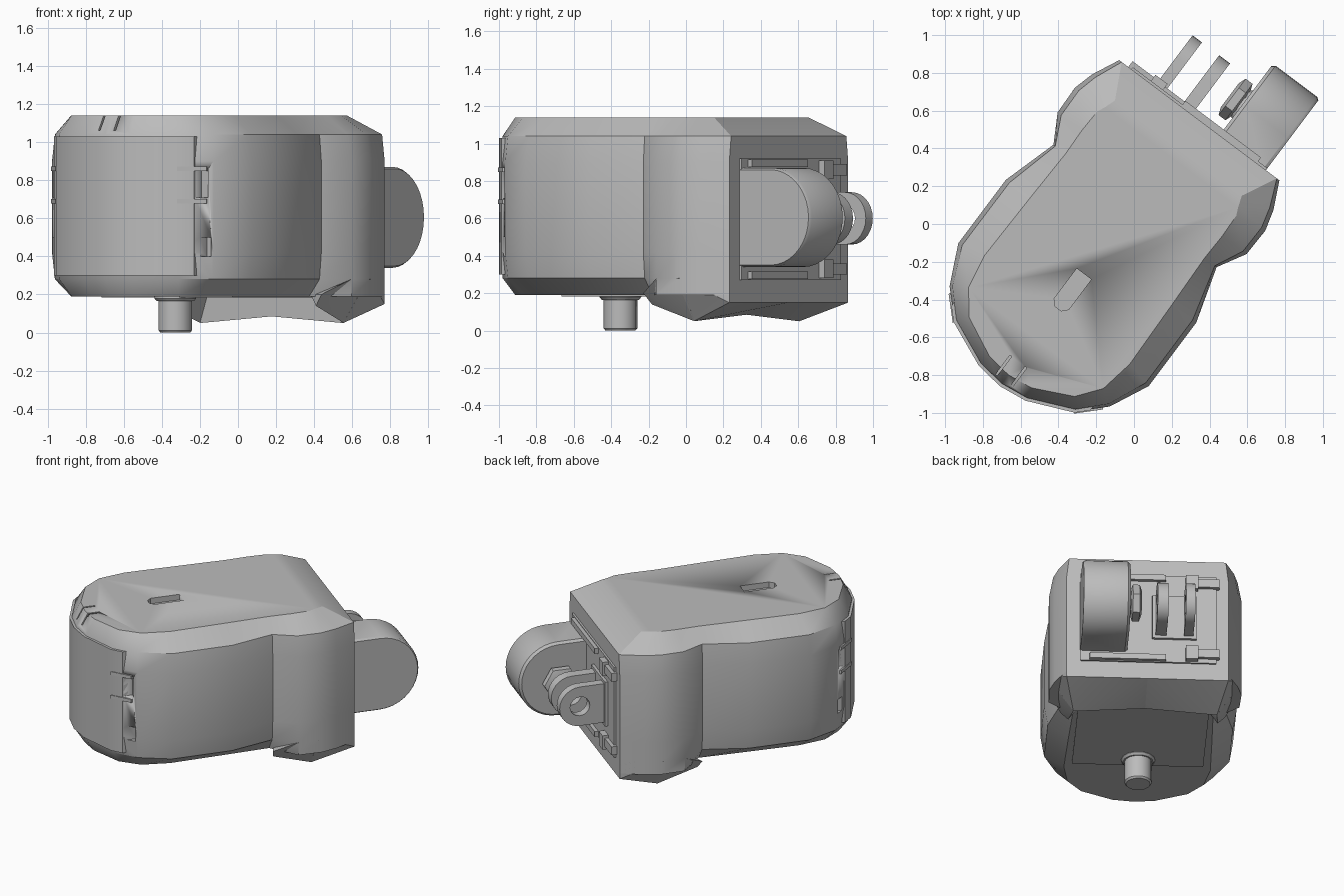
import bpy, bmesh, math
from mathutils import Matrix, Vector

if "Cube" in bpy.data.objects:
    bpy.data.objects.remove(bpy.data.objects["Cube"])

GREY = bpy.data.materials.new("mid grey plastic")
GREY.use_nodes = True
TONE = (0.5, 0.5, 0.5, 1)
GREY.diffuse_color = TONE
GREY.node_tree.nodes["Principled BSDF"].inputs["Base Color"].default_value = TONE

# Local frame: x across the body, y towards the mount end
TURN = Matrix.Rotation(-math.atan2(3, 4), 4, 'Z') @ Matrix.Translation((-0.053, 0, 0))


def finish(name, bm, angle=32):
    bmesh.ops.recalc_face_normals(bm, faces=bm.faces)
    me = bpy.data.meshes.new(name)
    bm.to_mesh(me)
    bm.free()
    me.materials.append(GREY)
    ob = bpy.data.objects.new(name, me)
    ob.matrix_world = TURN
    bpy.context.collection.objects.link(ob)
    bpy.ops.object.select_all(action='DESELECT')
    ob.select_set(True)
    bpy.context.view_layer.objects.active = ob
    bpy.ops.object.shade_smooth_by_angle(angle=math.radians(angle))
    return ob


def loft(name, rings, angle=32):
    bm = bmesh.new()
    vs = [[bm.verts.new(p) for p in ring] for ring in rings]
    n = len(vs[0])
    for lo, hi in zip(vs, vs[1:]):
        for i in range(n):
            j = (i + 1) % n
            bm.faces.new((lo[i], lo[j], hi[j], hi[i]))
    bm.faces.new(vs[0][::-1])
    bm.faces.new(vs[-1])
    return finish(name, bm, angle)


def box(name, x0, x1, y0, y1, z0, z1):
    def ring(z):
        return [(x0, y0, z), (x1, y0, z), (x1, y1, z), (x0, y1, z)]
    return loft(name, [ring(z0), ring(z1)])


def hull(name, pts):
    bm = bmesh.new()
    for p in pts:
        bm.verts.new(p)
    res = bmesh.ops.convex_hull(bm, input=bm.verts)
    bmesh.ops.delete(bm, geom=list(set(res["geom_interior"])), context='VERTS')
    return finish(name, bm, 25)


def disc(x, r, y, z, n):
    return [(x, y + r * math.cos(2 * math.pi * i / n), z + r * math.sin(2 * math.pi * i / n))
            for i in range(n)]


def tongue(x, r, y, z, base, n=14):
    # flat at the base, round at the free end
    arc = [(x, y + r * math.cos(t), z + r * math.sin(t))
           for t in [math.pi * (i / n - 0.5) for i in range(n + 1)]]
    return [(x, base, z - r)] + arc + [(x, base, z + r)]


def cut(target, tools):
    for tool in tools:
        mod = target.modifiers.new(tool.name, 'BOOLEAN')
        mod.object = tool
        mod.operation = 'DIFFERENCE'
        mod.solver = 'EXACT'
        tool.hide_render = True
        tool.hide_viewport = True
        tool.display_type = 'WIRE'


# Body outline, half: across, along, bevel inset
HALF = [(0, -1.105, .07), (.155, -1.085, .07), (.4, -.98, .08), (.53, -.85, .1),
        (.63, -.64, .15), (.63, -.22, .16), (.54, .08, .08), (.625, .23, .16),
        (.63, .39, .17), (.6, .5, .16), (.53, .647, .11)]
LEVELS = [(.19, 1), (.28, .15), (.42, 0), (.9, 0), (1.04, .15), (1.14, 1)]


def body_point(a, v, k, z, f):
    if z < .5 and v > .2:
        f = 0
    s = f * k / .63
    y = -.5 + (v + .5) * (1 - s) if v < -.5 else v
    if f == 1 and v > .3:
        y = .36 + (v - .39) * .4
    return (max(a - f * k, 0) if v > -.7 else a * (1 - s), y, z)


rings = []
for z, f in LEVELS:
    side = [body_point(a, v, k, z, f) for a, v, k in HALF]
    rings.append(side + [(-x, y, h) for x, y, h in side[:0:-1]])
body = loft("main_body", rings)

# Slot and seam cuts in the body
slot = [(.048, -.37), (.048, -.57), (.02, -.6), (-.02, -.6), (-.048, -.57), (-.048, -.37)]
tools = [loft("slot_cutter", [[(x, y, z) for x, y in slot] for z in (1.1, 1.2)])]
for s in (-1, 1):
    tools.append(box("seam_cutter", s * .05 - .006, s * .05 + .006, -1.2, -.95, 1.06, 1.2))
    tools.append(box("latch_cutter", s * .485 - .025, s * .485 + .025, -1.0, -.86, .71, .86))
    tools.append(box("notch_cutter", s * .5 - .02, s * .5 + .02, -1.0, -.84, .4, .5))
cut(body, tools)

# Thin lens panel on the rounded front
arc = [(a, v) for a, v, k in HALF[:3]] + [(.46, -.92)]
arc = [(-a, v) for a, v in arc[:0:-1]] + arc
loop = [(a, v - .008) for a, v in arc] + [(a, v + .03) for a, v in arc[::-1]]
loft("front_panel", [[(a, v, z) for a, v in loop] for z in (.3, 1.03)])

for s, word in ((-1, "right"), (1, "left")):
    # Latch bars beside the front panel
    for z in (.69, .86):
        hull(word + "_latch_bar", [(s * a, v, z + d) for d in (-.012, .012)
             for a, v in ((.4, -.995), (.4, -.96), (.51, -.885), (.5, -.86))])
    # Hood hanging below the mount end
    hull(word + "_hood", [(s * a, v, z) for a, v, z in (
        (0, .365, .085), (0, .365, .3), (0, .647, .15), (0, .647, .3),
        (.47, .365, .05), (.53, .647, .15), (.53, .647, .3), (.6, .5, .28),
        (.63, .39, .28), (.63, .365, .28))])
    hull(word + "_hood_skirt", [(s * a, v, z) for a, v, z in (
        (.54, .08, .2), (.49, .1, .14), (.47, .37, .05), (.63, .39, .28),
        (.625, .23, .28), (.44, .12, .2), (.42, .37, .2))])

# Underside plate and post
box("bottom_plate", -.43, .43, -.55, .37, .183, .2)


def level(r, z, n=14):
    return [(y, x - .478, z) for z0, y, x in disc(z, r, 0, 0, n)]


loft("post", [level(.08, 0), level(.09, .012), level(.09, .19)])
loft("post_collar", [level(.1, .165), level(.112, .18), level(.112, .2)])

# Plate and clips on the mount end
box("mount_plate", -.45, .44, .63, .66, .27, .92)
for s in (-1, 1):
    z = .595 + s * .3
    box("long_clip", -.12, .38, .64, .685, z - .02, z + .02)
    z = .595 + s * .265
    box("short_clip", -.47, -.25, .64, .685, z - .03, z + .03)
    box("clip_ear", -.33, -.25, .64, .7, z - .05, z + .05)

# Big round-ended housing, rounded slightly at its rims
loft("round_housing", [tongue(x, r, .855, .605, .64, 18) for x, r in
     ((.133, .25), (.15, .265), (.425, .265), (.441, .255))])

# Tightening nut on the housing side
loft("nut_neck", [disc(x, r, .85, .6, 10) for x, r in ((.1, .07), (.145, .1))])
loft("nut", [disc(x, r, .85, .6, 6) for x, r in ((.05, .08), (.065, .12), (.11, .12), (.125, .08))])

# Pair of pierced prongs
bore = loft("bore_cutter", [disc(x, .068, .845, .6, 16) for x in (-.45, 0)])
for name, x0, x1 in (("inner_prong", -.122, -.05), ("outer_prong", -.298, -.236)):
    prong = loft(name, [tongue(x, .14, .845, .6, .64) for x in (x0, x1)])
    cut(prong, [bore])
box("prong_foot", -.32, -.03, .64, .68, .44, .76)
